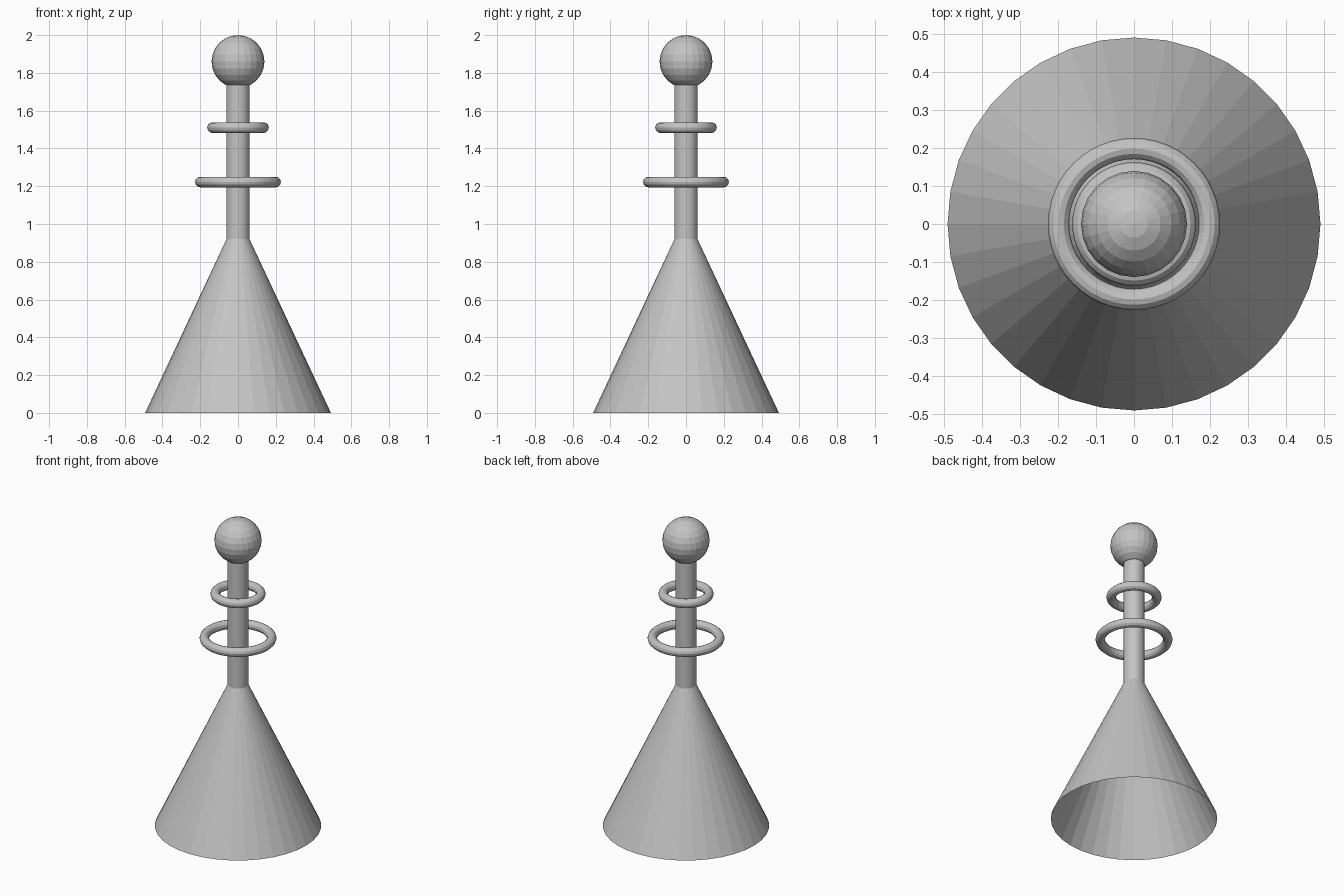
import bpy
import bmesh
from math import tau, cos, sin

cube = bpy.data.objects.get("Cube")
if cube:
    bpy.data.objects.remove(cube, do_unlink=True)

GREY = (0.55, 0.55, 0.55, 1.0)
grey = bpy.data.materials.new("plain grey")
grey.use_nodes = True
grey.diffuse_color = GREY
grey.node_tree.nodes["Principled BSDF"].inputs["Base Color"].default_value = GREY


def finish(bm, name, z):
    """Turn a bmesh into a flat-shaded object at height z."""
    mesh = bpy.data.meshes.new(name)
    bm.to_mesh(mesh)
    bm.free()
    mesh.materials.append(grey)
    obj = bpy.data.objects.new(name, mesh)
    obj.location.z = z
    bpy.context.collection.objects.link(obj)
    return obj


def tube(name, bottom, top, r_bottom, r_top, sides, capped):
    bm = bmesh.new()
    bmesh.ops.create_cone(bm, cap_ends=capped, segments=sides, radius1=r_bottom,
                          radius2=r_top, depth=top - bottom)
    finish(bm, name, (bottom + top) / 2)


def ring(name, z, major, minor, around=48, section=12):
    bm = bmesh.new()
    loops = []
    for i in range(around):
        a = tau * i / around
        loop = []
        for j in range(section):
            b = tau * j / section
            r = major + minor * cos(b)
            loop.append(bm.verts.new((r * cos(a), r * sin(a), minor * sin(b))))
        loops.append(loop)
    for i in range(around):
        here, after = loops[i], loops[(i + 1) % around]
        for j in range(section):
            k = (j + 1) % section
            bm.faces.new((here[j], after[j], after[k], here[k]))
    finish(bm, name, z)


# Hollow base, open underneath
tube("cone_base", 0, 0.92, 0.492, 0.061, 36, False)

# Pole running up into the ball
tube("pole", 0.92, 1.76, 0.061, 0.061, 36, True)

# Floating rings
ring("lower_ring", 1.222, 0.199, 0.028)
ring("upper_ring", 1.51, 0.135, 0.028)

# Faceted ball on top
ball = bmesh.new()
bmesh.ops.create_uvsphere(ball, u_segments=24, v_segments=12, radius=0.14)
finish(ball, "top_ball", 1.86)
